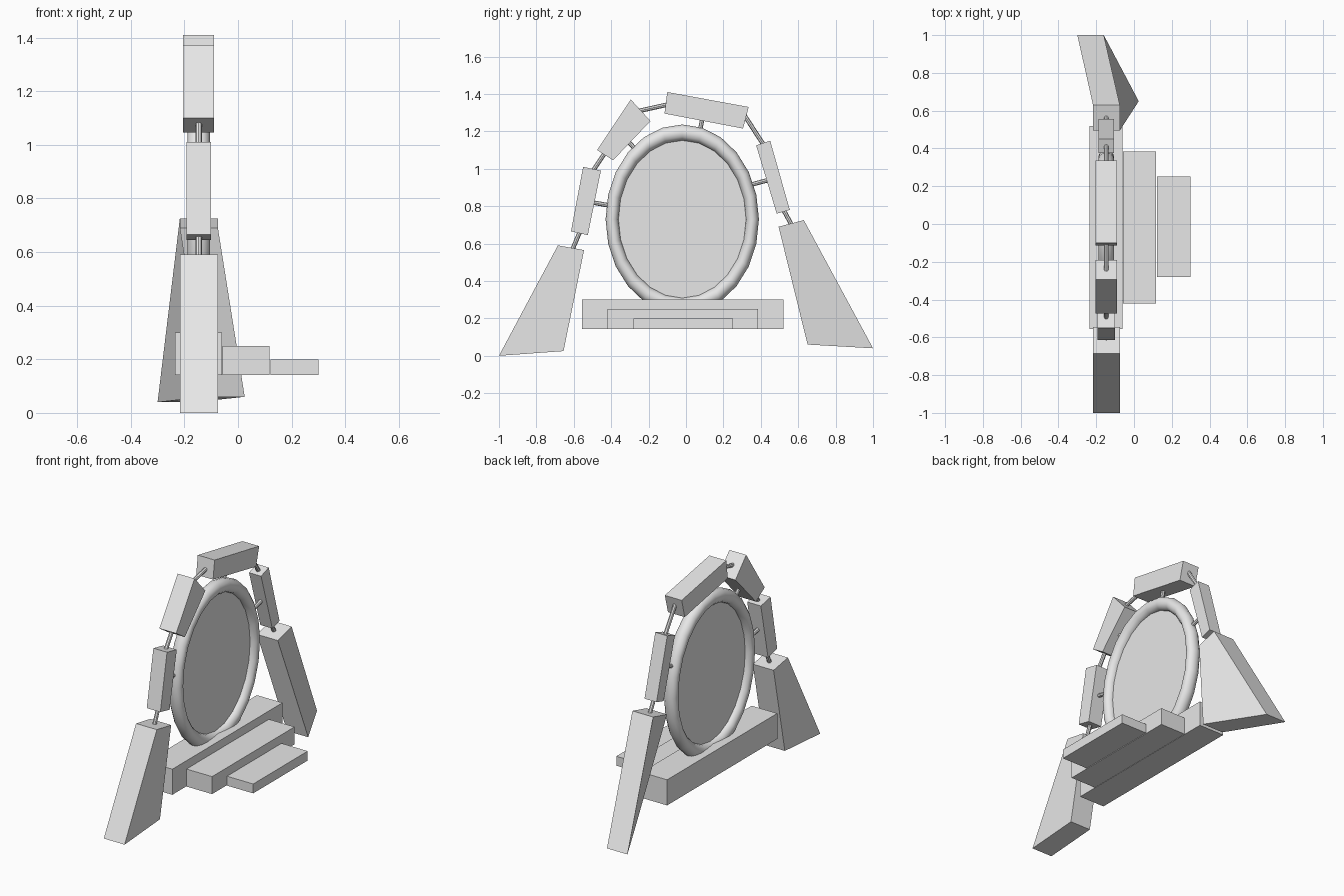
import bpy, bmesh, math
from mathutils import Vector

if "Cube" in bpy.data.objects:
    bpy.data.objects.remove(bpy.data.objects["Cube"])

grey = bpy.data.materials.new("light_grey")
grey.diffuse_color = (0.8, 0.8, 0.8, 1)
grey.use_nodes = True
grey.node_tree.nodes["Principled BSDF"].inputs["Base Color"].default_value = grey.diffuse_color
CX = -0.147  # plane of the arch


def finish(ob, name, smooth=False):
    ob.name = name
    ob.data.name = name
    ob.data.materials.append(grey)
    if smooth:
        bpy.ops.object.shade_smooth_by_angle(angle=math.radians(40))
    return ob


def block(name, profile, x_ranges):
    """Four-sided (y, z) profile spanned between an x range at each corner."""
    bm = bmesh.new()
    sides = [[bm.verts.new((xr[i], y, z)) for (y, z), xr in zip(profile, x_ranges)]
             for i in (0, 1)]
    bm.faces.new(sides[0])
    bm.faces.new(sides[1][::-1])
    for i in range(4):
        j = (i + 1) % 4
        bm.faces.new((sides[0][i], sides[0][j], sides[1][j], sides[1][i]))
    bmesh.ops.recalc_face_normals(bm, faces=bm.faces)
    me = bpy.data.meshes.new(name)
    bm.to_mesh(me)
    bm.free()
    ob = bpy.data.objects.new(name, me)
    bpy.context.collection.objects.link(ob)
    return finish(ob, name)


def rod(name, a, b):
    """Thin rod between two (y, z) points in the arch plane."""
    a, b = Vector((CX, *a)), Vector((CX, *b))
    d = b - a
    bpy.ops.mesh.primitive_cylinder_add(
        vertices=8, radius=0.012, depth=d.length, location=(a + b) / 2,
        rotation=d.to_track_quat('Z', 'Y').to_euler())
    finish(bpy.context.object, name)


# Arch stones
foot_x, wide, mid, slim = (-0.217, -0.075), (-0.205, -0.09), (-0.193, -0.10), (-0.187, -0.105)
block("left_foot", [(-1, 0), (-0.655, 0.025), (-0.545, 0.565), (-0.685, 0.59)], [foot_x] * 4)
block("lower_left_stone", [(-0.615, 0.665), (-0.525, 0.645), (-0.455, 0.99), (-0.55, 1.01)], [mid] * 4)
block("upper_left_stone", [(-0.475, 1.10), (-0.39, 1.045), (-0.19, 1.255), (-0.295, 1.37)], [wide] * 4)
block("top_stone", [(-0.115, 1.295), (0.305, 1.215), (0.335, 1.33), (-0.10, 1.41)], [wide] * 4)
block("right_stone", [(0.485, 0.76), (0.555, 0.78), (0.45, 1.15), (0.375, 1.125)], [slim] * 4)
block("right_foot", [(0.65, 0.06), (1, 0.04), (0.63, 0.725), (0.495, 0.69)],
      [(-0.12, 0.025), (-0.30, -0.16), foot_x, foot_x])

# Rods joining the stones, then rods holding the ring
joints = [((-0.615, 0.55), (-0.56, 0.68)), ((-0.51, 0.97), (-0.43, 1.09)),
          ((-0.27, 1.305), (-0.09, 1.345)), ((0.30, 1.305), (0.42, 1.12)),
          ((0.51, 0.80), (0.57, 0.69))]
for i, (a, b) in enumerate(joints):
    rod(f"stone_rod_{i + 1}", a, b)
holders = [((-0.53, 0.825), (-0.39, 0.80)), ((-0.33, 1.17), (-0.25, 1.08)),
           ((0.09, 1.28), (0.072, 1.19)), ((0.46, 0.945), (0.33, 0.91))]
for i, (a, b) in enumerate(holders):
    rod(f"ring_rod_{i + 1}", a, b)

# Oval ring and the panel filling it
bpy.ops.mesh.primitive_torus_add(
    major_segments=24, minor_segments=12, major_radius=0.375, minor_radius=0.035,
    location=(CX, -0.02, 0.73), rotation=(0, math.pi / 2, 0))
ring = bpy.context.object
ring.scale = (1.235, 1, 1.2)
finish(ring, "portal_ring", smooth=True)
bpy.ops.mesh.primitive_cylinder_add(
    vertices=24, radius=0.375, depth=0.01,
    location=(CX, -0.02, 0.73), rotation=(0, math.pi / 2, 0))
panel = bpy.context.object
panel.scale = (1.235, 1, 1)
finish(panel, "portal_panel")

# Three steps
steps = [(-0.235, -0.06, -0.555, 0.52, 0.30), (-0.058, 0.117, -0.42, 0.385, 0.25),
         (0.121, 0.30, -0.28, 0.252, 0.20)]
for i, (x0, x1, y0, y1, top) in enumerate(steps):
    block(f"step_{i + 1}", [(y0, 0.142), (y1, 0.142), (y1, top), (y0, top)], [(x0, x1)] * 4)
